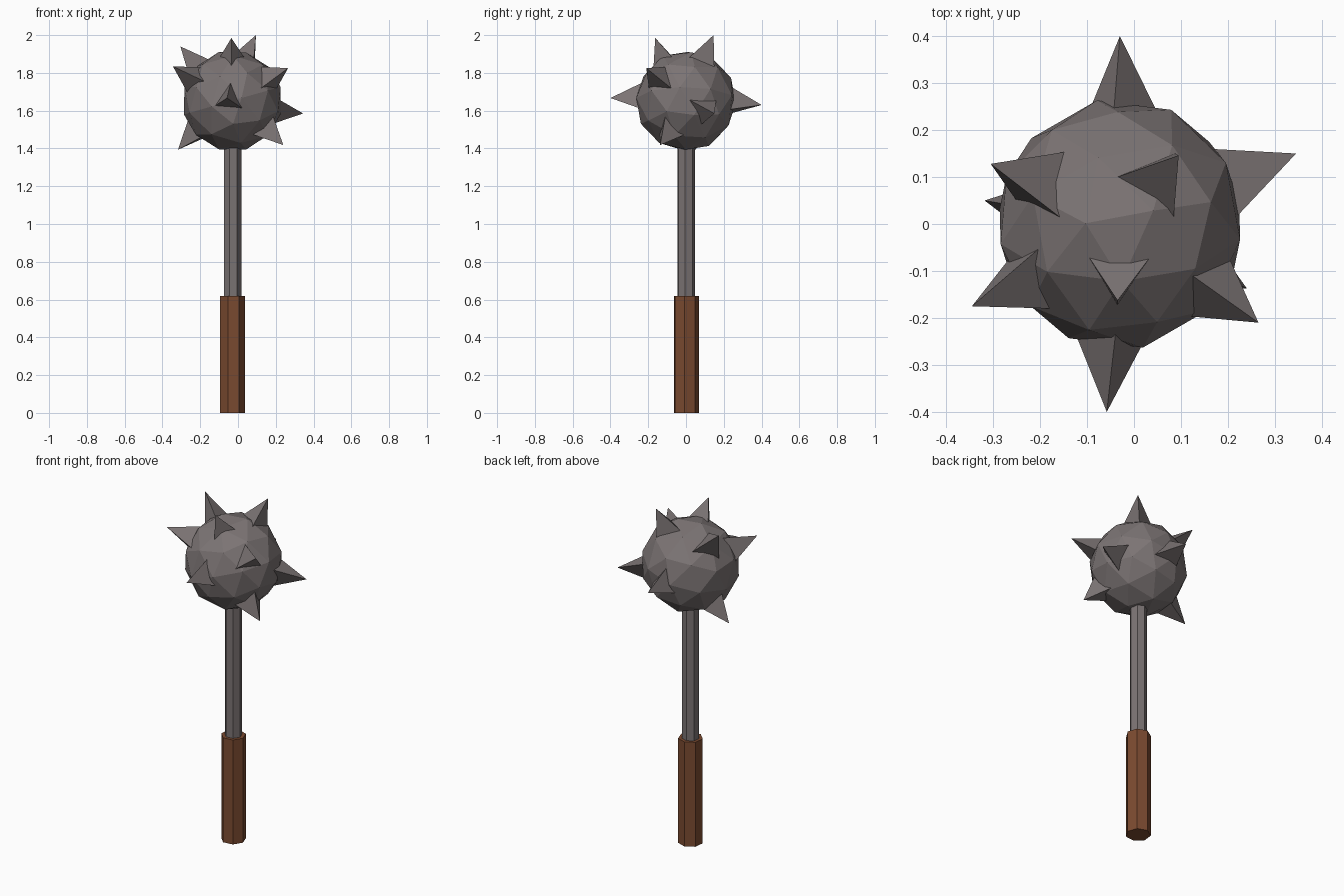
import bpy
import math
from mathutils import Vector, Matrix, Euler

if "Cube" in bpy.data.objects:
    bpy.data.objects.remove(bpy.data.objects["Cube"])


def material(name, rgb):
    m = bpy.data.materials.new(name)
    m.diffuse_color = (*rgb, 1)
    m.use_nodes = True
    m.node_tree.nodes["Principled BSDF"].inputs["Base Color"].default_value = m.diffuse_color
    return m


steel = material("dark_steel", (0.20, 0.175, 0.175))
leather = material("brown_grip", (0.20, 0.07, 0.03))
AXIS_X = -0.03
CENTER = Vector((AXIS_X, 0, 1.652))
RADIUS = 0.268


def finish(name, mat):
    ob = bpy.context.object
    ob.name = name
    ob.data.materials.append(mat)
    return ob


def rod(name, radius, z0, z1, mat):
    bpy.ops.mesh.primitive_cylinder_add(
        vertices=7, radius=radius, depth=z1 - z0,
        location=(AXIS_X, 0, (z0 + z1) / 2), rotation=(0, 0, math.radians(-45)))
    return finish(name, mat)


# Handle and shaft
rod("grip", 0.068, 0.0, 0.62, leather)
rod("shaft", 0.048, 0.60, 1.45, steel)

# Faceted ball
bpy.ops.mesh.primitive_ico_sphere_add(
    subdivisions=2, radius=RADIUS, location=CENTER, rotation=Euler((-0.06, -0.27, 0.2)))
finish("head", steel)


def spike(index, tip, hint, radius=0.096, sink=0.22):
    """Three-sided spike; one base corner points towards hint."""
    tip = Vector(tip)
    axis = (tip - CENTER).normalized()
    hint = Vector(hint)
    side = (hint - axis * hint.dot(axis)).normalized()
    other = axis.cross(side)
    base = CENTER + axis * sink
    corners = []
    for k in range(3):
        a = k * math.tau / 3
        corners.append(base + (side * math.cos(a) + other * math.sin(a)) * radius)
    me = bpy.data.meshes.new(f"spike_{index}")
    me.from_pydata(corners + [tip], [], [(2, 1, 0), (0, 1, 3), (1, 2, 3), (2, 0, 3)])
    me.materials.append(steel)
    bpy.context.collection.objects.link(bpy.data.objects.new(me.name, me))


# Spikes: tip position, direction of one base corner
spikes = [
    ((-0.03, 0.40, 1.63), (-0.15, 0, 1)),
    ((0.345, 0.15, 1.585), (0, 0, -1)),
    ((0.265, -0.21, 1.825), (0, 0, 1)),
    ((-0.058, -0.40, 1.667), (0.08, 0, 1)),
    ((-0.345, -0.175, 1.835), (0, 0.045, 0.08)),
    ((-0.305, 0.128, 1.94), (0.03, 0.073, 0)),
    ((0.095, 0.146, 2.0), (-0.07, 0.01, 0.02)),
    ((-0.318, 0.05, 1.393), (0, 0, 1)),
    ((0.24, -0.137, 1.418), (0, 0, 1)),
]
for i, (tip, hint) in enumerate(spikes, 1):
    spike(i, tip, hint)
# Smaller upper front spike
spike(10, (-0.035, -0.163, 1.985), (0, 0, -1), radius=0.085)
